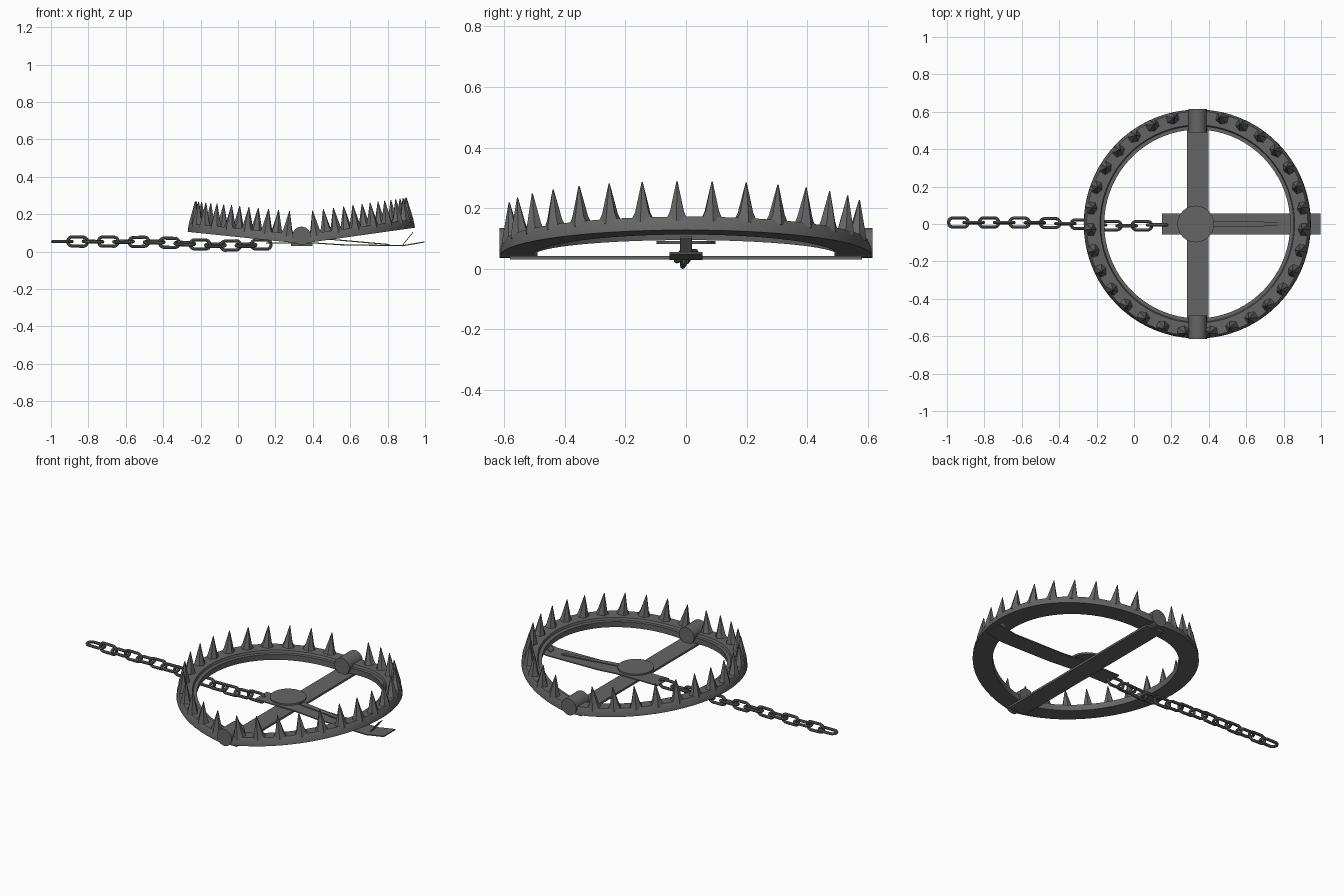
import bpy, bmesh, math
from mathutils import Matrix, Vector

if "Cube" in bpy.data.objects:
    bpy.data.objects.remove(bpy.data.objects["Cube"])

CX = 0.34            # hinge line, centre of the jaws
HINGE_Z = 0.043

iron = bpy.data.materials.new("dark iron")
iron.diffuse_color = (0.13, 0.13, 0.13, 1)
iron.use_nodes = True
iron.node_tree.nodes["Principled BSDF"].inputs["Base Color"].default_value = iron.diffuse_color


def finish(bm, name, matrix=Matrix()):
    bm.transform(matrix)
    bmesh.ops.recalc_face_normals(bm, faces=bm.faces)
    me = bpy.data.meshes.new(name)
    bm.to_mesh(me)
    bm.free()
    me.materials.append(iron)
    ob = bpy.data.objects.new(name, me)
    bpy.context.collection.objects.link(ob)
    bpy.ops.object.select_all(action='DESELECT')
    ob.select_set(True)
    bpy.context.view_layer.objects.active = ob
    bpy.ops.object.shade_smooth_by_angle(angle=math.radians(32))
    return ob


def loft(bm, rings, closed=False):
    """Skin a list of point rings; cap the ends unless closed."""
    vs = [[bm.verts.new(p) for p in ring] for ring in rings]
    n = len(vs[0])
    pairs = list(zip(vs, vs[1:])) + ([(vs[-1], vs[0])] if closed else [])
    for a, b in pairs:
        for i in range(n):
            j = (i + 1) % n
            bm.faces.new((a[i], a[j], b[j], b[i]))
    if not closed:
        bm.faces.new(vs[0])
        bm.faces.new(vs[-1])


def strip(name, path, thick):
    """Flat metal strip along x; path = (x, z, half width)."""
    bm = bmesh.new()
    loft(bm, [[(x, -w, z), (x, w, z), (x, w, z + thick), (x, -w, z + thick)]
              for x, z, w in path])
    return finish(bm, name)


def cylinder(name, radius, depth, matrix, sides=32):
    bm = bmesh.new()
    bmesh.ops.create_cone(bm, cap_ends=True, segments=sides, radius1=radius,
                          radius2=radius, depth=depth)
    return finish(bm, name, matrix)


# Toothed jaws: half rings tilted up from the hinge line
profile = [(0.612, 0), (0.612, 0.022), (0.602, 0.046), (0.53, 0.046),
           (0.524, 0.034), (0.505, 0.034), (0.505, 0)]
tooth_levels = [(0.03, 0.046, 0.545, 0.612), (0.047, 0.036, 0.55, 0.611),
                (0.066, 0.026, 0.556, 0.608), (0.166, 0.002, 0.587, 0.591)]


def jaw(name, side, tilt):
    bm = bmesh.new()
    angles = [math.radians(-88 + 176 * i / 36) for i in range(37)]
    loft(bm, [[(r * math.cos(a), r * math.sin(a), z) for r, z in profile]
              for a in angles])
    for k in range(15):
        turn = Matrix.Rotation(math.radians(-82 + 11.3 * k), 3, 'Z')
        rings = []
        for z, half, r0, r1 in tooth_levels:
            mid, rad = (r0 + r1) / 2, (r1 - r0) / 2
            rings.append([turn @ Vector((mid + rad * math.cos(t),
                                         half * math.sin(t), z))
                          for t in [math.tau * i / 6 for i in range(6)]])
        loft(bm, rings)
    m = (Matrix.Translation((CX, 0, HINGE_Z)) @ Matrix.Scale(side, 4, (1, 0, 0))
         @ Matrix.Rotation(-math.radians(tilt), 4, 'Y'))
    finish(bm, name, m)


jaw("right_jaw", 1, 8)
jaw("left_jaw", -1, 5.9)

# Hinge barrels
for s, label in ((-1, "front"), (1, "back")):
    cylinder(label + "_hinge", 0.049, 0.125,
             Matrix.Translation((CX, s * 0.553, 0.085))
             @ Matrix.Rotation(math.pi / 2, 4, 'X'), 24)

# Cross bar between the hinges
bm = bmesh.new()
bmesh.ops.create_cube(bm, size=1)
finish(bm, "cross_bar", Matrix.Translation((CX, 0, 0.037))
       @ Matrix.Diagonal((0.115, 1.16, 0.012, 1)))

# Long base strip with its raised end tab
strip("base_strip", [(0.15, 0.044, 0.055), (0.40, 0.044, 0.055),
                     (0.55, 0.034, 0.055), (0.88, 0.029, 0.055),
                     (0.997, 0.049, 0.055)], 0.006)

# Trigger arm, latch, pan and pan post
strip("trigger_arm", [(0.36, 0.074, 0.02), (0.46, 0.066, 0.016),
                      (0.81, 0.035, 0.01)], 0.006)
strip("latch", [(0.88, 0.032, 0.02), (0.935, 0.10, 0.02)], 0.006)
cylinder("pan", 0.098, 0.01, Matrix.Translation((0.33, 0, 0.087)))
cylinder("pan_post", 0.02, 0.045, Matrix.Translation((0.33, 0, 0.064)), 16)

# Chain of alternating links, sagging slightly
WIRE, HALF_W, STRAIGHT = 0.0085, 0.0245, 0.028


def link(name, pos, roll, pitch):
    bm = bmesh.new()
    rings = []
    for i in range(24):
        t = math.tau * (i + 0.5) / 24
        d = Vector((math.cos(t), math.sin(t), 0))
        c = d * HALF_W + Vector((math.copysign(STRAIGHT, d.x), 0, 0))
        rings.append([c + WIRE * (d * math.cos(u) + Vector((0, 0, math.sin(u))))
                      for u in [math.tau * j / 8 for j in range(8)]])
    loft(bm, rings, closed=True)
    finish(bm, name, Matrix.Translation(pos) @ Matrix.Rotation(pitch, 4, 'Y')
           @ Matrix.Rotation(roll, 4, 'X'))


for i in range(14):
    x = -0.939 + 0.0818 * i
    sag = math.exp(-((x + 0.04) / 0.3) ** 2)
    pos = (x, 0.008 - 0.018 * sag, 0.054 - 0.021 * sag)
    roll = math.radians(88 if i % 2 else min(2 * i, 18))
    link(f"chain_link_{i + 1}", pos, roll, 0.03 * math.sin(i))
